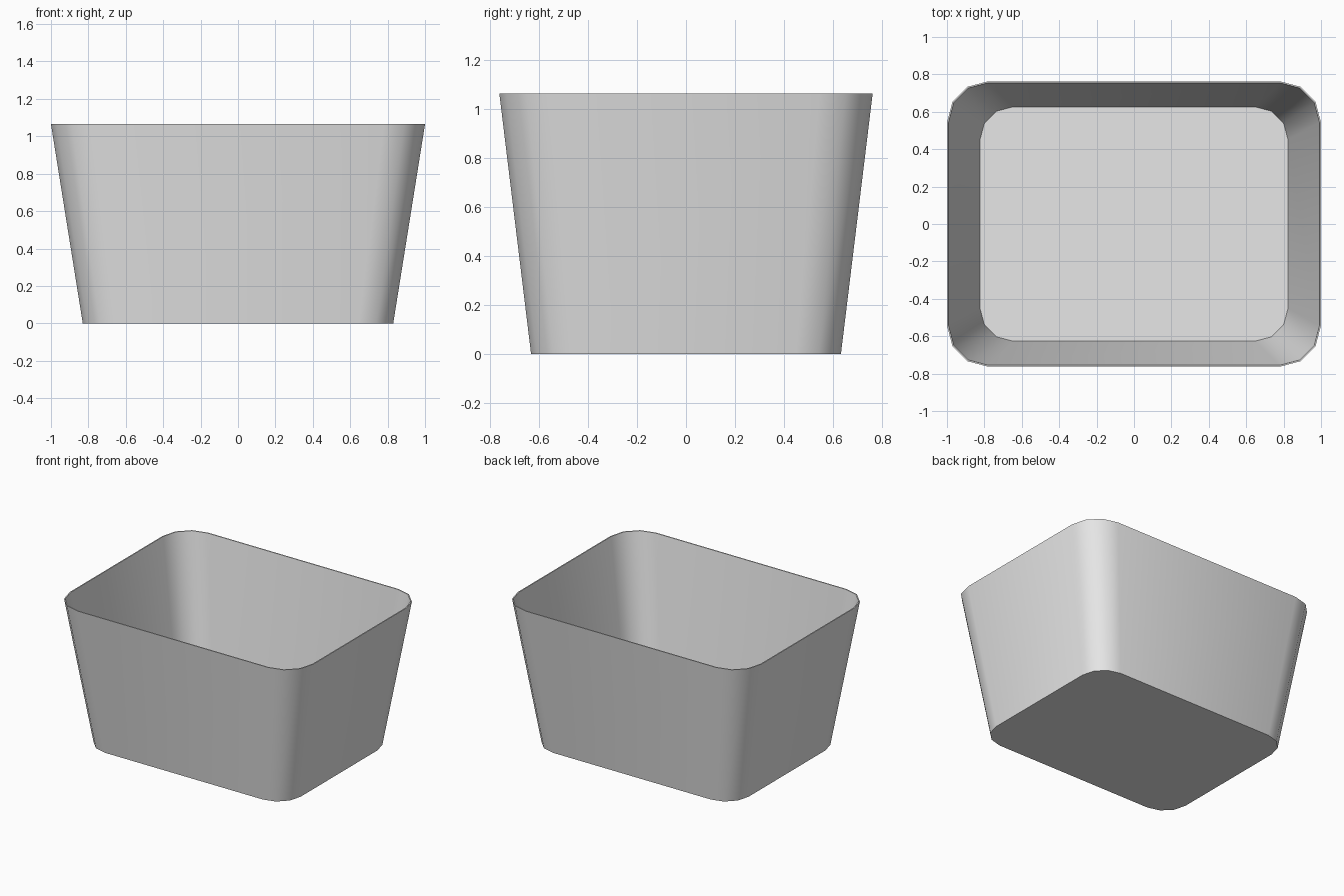
import bpy, bmesh, math

if "Cube" in bpy.data.objects:
    bpy.data.objects.remove(bpy.data.objects["Cube"], do_unlink=True)

HEIGHT = 1.065
WALL = 0.008
TAPER = 0.83  # base size relative to the rim


def material(name, colour):
    mat = bpy.data.materials.new(name)
    mat.use_nodes = True
    mat.diffuse_color = colour
    mat.node_tree.nodes["Principled BSDF"].inputs["Base Color"].default_value = colour
    return mat


def ring(bm, z, inset):
    """Rounded rectangle at height z, shrunk by the taper and the wall inset."""
    scale = TAPER + (1 - TAPER) * z / HEIGHT
    radius = 0.22 * scale - inset
    verts = []
    for corner, (sx, sy) in enumerate([(1, 1), (-1, 1), (-1, -1), (1, -1)]):
        for step in range(4):
            a = math.radians(90 * corner + 30 * step)
            verts.append(bm.verts.new((sx * 0.78 * scale + radius * math.cos(a),
                                       sy * 0.543 * scale + radius * math.sin(a), z)))
    return verts


# Open tapered bin: outer wall, rim, inner wall, floor and underside
bm = bmesh.new()
rings = [ring(bm, 0, 0), ring(bm, HEIGHT, 0),
         ring(bm, HEIGHT, WALL), ring(bm, WALL, WALL)]
for low, high in zip(rings, rings[1:]):
    for i in range(len(low)):
        j = (i + 1) % len(low)
        bm.faces.new((low[i], low[j], high[j], high[i]))
bm.faces.new(rings[0][::-1])
bm.faces.new(rings[-1])
bmesh.ops.recalc_face_normals(bm, faces=bm.faces)

mesh = bpy.data.meshes.new("bin")
bm.to_mesh(mesh)
bm.free()
bin_body = bpy.data.objects.new("bin", mesh)
bpy.context.collection.objects.link(bin_body)
mesh.materials.append(material("light grey", (0.8, 0.8, 0.8, 1)))

# Smooth rounded corners, crisp rim and base edges
bpy.ops.object.select_all(action="DESELECT")
bin_body.select_set(True)
bpy.context.view_layer.objects.active = bin_body
bpy.ops.object.shade_smooth_by_angle(angle=math.radians(40))
